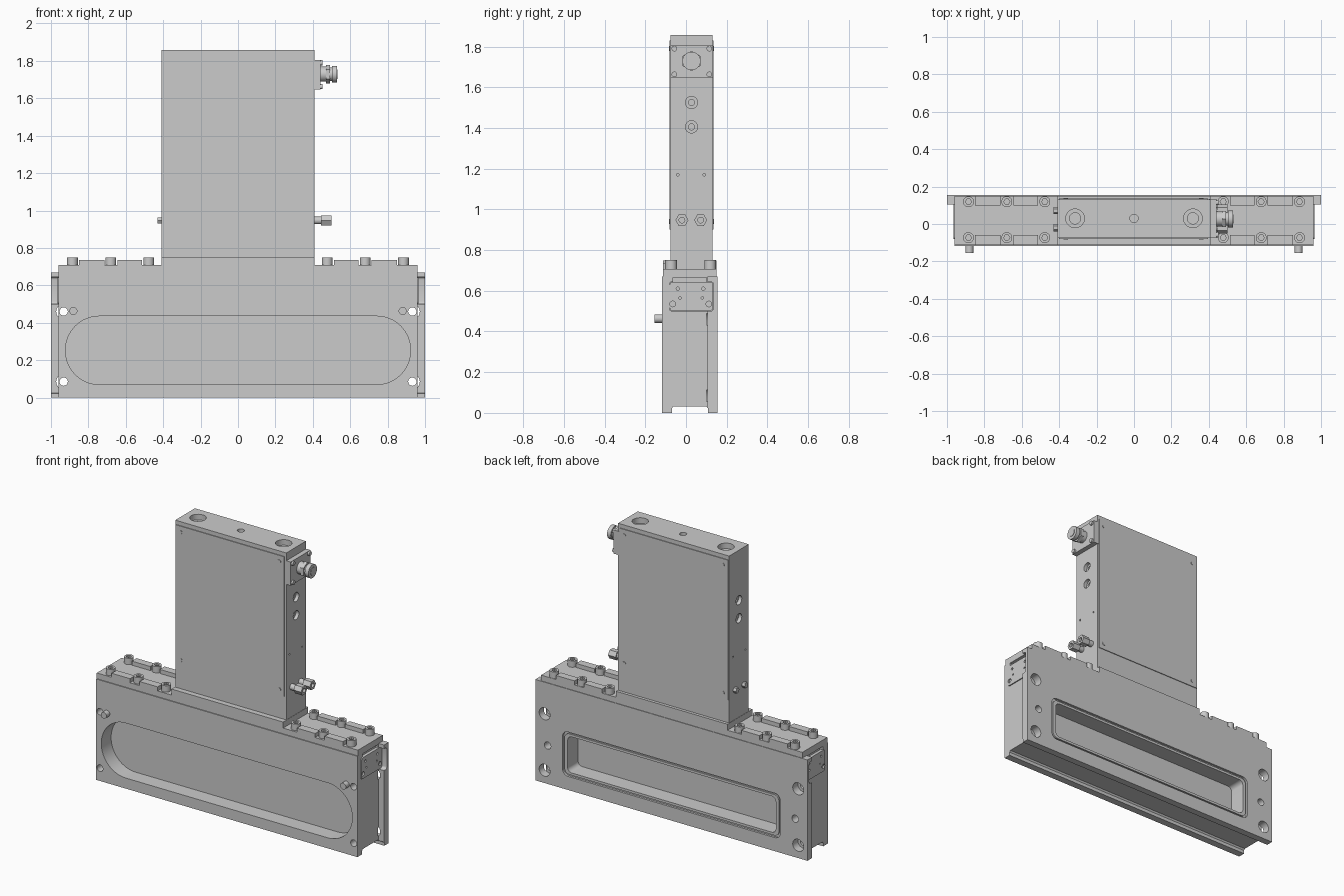
import bpy, bmesh
from math import cos, sin, pi, radians

if "Cube" in bpy.data.objects:
    bpy.data.objects.remove(bpy.data.objects["Cube"])


def circle(a, b, r, n=32, turn=0.0):
    return [(a + r * cos(turn + 2 * pi * i / n), b + r * sin(turn + 2 * pi * i / n)) for i in range(n)]


def rect(a0, a1, b0, b1):
    return [(a0, b0), (a1, b0), (a1, b1), (a0, b1)]


def rounded(a0, a1, b0, b1, r, n=10):
    pts = []
    for k, (ca, cb) in enumerate([(a1 - r, b1 - r), (a0 + r, b1 - r), (a0 + r, b0 + r), (a1 - r, b0 + r)]):
        for i in range(n + 1):
            t = pi / 2 * (k + i / n)
            pts.append((ca + r * cos(t), cb + r * sin(t)))
    return pts


def prism(name, pts, axis, lo, hi):
    """Extrude a 2D outline along an axis, from lo to hi."""
    place = {'X': lambda a, b, h: (h, a, b),
             'Y': lambda a, b, h: (a, h, b),
             'Z': lambda a, b, h: (a, b, h)}[axis]
    bm = bmesh.new()
    low = [bm.verts.new(place(a, b, lo)) for a, b in pts]
    high = [bm.verts.new(place(a, b, hi)) for a, b in pts]
    bm.faces.new(low)
    bm.faces.new(high)
    n = len(pts)
    for i in range(n):
        j = (i + 1) % n
        bm.faces.new((low[i], low[j], high[j], high[i]))
    bmesh.ops.recalc_face_normals(bm, faces=bm.faces)
    mesh = bpy.data.meshes.new(name)
    bm.to_mesh(mesh)
    bm.free()
    ob = bpy.data.objects.new(name, mesh)
    bpy.context.collection.objects.link(ob)
    return ob


def cut(ob, pts, axis, lo, hi):
    """Subtract an extruded outline from an object."""
    cutter = prism("cutter", pts, axis, lo, hi)
    cutter.hide_render = True
    mod = ob.modifiers.new("cut", 'BOOLEAN')
    mod.operation, mod.solver, mod.object = 'DIFFERENCE', 'EXACT', cutter
    bpy.context.view_layer.objects.active = ob
    bpy.ops.object.modifier_apply(modifier=mod.name)
    bpy.data.objects.remove(cutter)


def span(s, a, b):
    """Mirror a range to the side given by s."""
    return (a, b) if s > 0 else (-b, -a)


F, B = -0.118, 0.154   # front and back faces of the valve body

# valve body: wide back flange, narrower front
body = prism("valve_body", [(-0.96, F), (0.96, F), (0.96, 0.105), (1, 0.105),
                            (1, B), (-1, B), (-1, 0.105), (-0.96, 0.105)], 'Z', 0, 0.67)
cut(body, [(-0.07, -0.1), (0.108, -0.1), (0.108, 0.022), (0.1, 0.032), (-0.062, 0.032), (-0.07, 0.022)],
    'X', -1.1, 1.1)
cut(body, rounded(-0.922, 0.922, 0.07, 0.435, 0.18, 16), 'Y', -0.3, -0.015)
cut(body, rounded(-0.80, 0.80, 0.09, 0.385, 0.04), 'Y', 0.14, 0.3)
cut(body, rounded(-0.765, 0.765, 0.118, 0.357, 0.03), 'Y', 0.04, 0.3)
for s in (-1, 1):
    for z in (0.46, 0.085):
        cut(body, circle(s * 0.932, z, 0.022), 'Y', -0.3, 0.3)
        cut(body, circle(s * 0.932, z, 0.04), 'Y', 0.10, 0.3)
    cut(body, circle(s * 0.91, 0.255, 0.024), 'Y', 0.10, 0.3)
    # end pockets
    cut(body, rounded(-0.082, 0.135, 0.50, 0.645, 0.015, 4), 'X', *span(s, 0.95, 1.1))
    cut(body, rect(-0.065, 0.10, 0.62, 0.7), 'X', *span(s, 0.94, 1.1))

# seal ring around the rear opening
seal = prism("rear_seal", rounded(-0.788, 0.788, 0.102, 0.373, 0.035), 'Y', 0.135, 0.15)
cut(seal, rounded(-0.765, 0.765, 0.118, 0.357, 0.03), 'Y', 0, 0.3)

# lid with raised centre block
prism("lid", [(-0.96, 0.665), (0.96, 0.665), (0.96, 0.708), (0.41, 0.708), (0.41, 0.748),
              (-0.41, 0.748), (-0.41, 0.708), (-0.96, 0.708)], 'Y', -0.112, 0.15)

for s in (-1, 1):
    # lid bolts with sockets, and bars between them
    for y in (0.119, -0.073):
        for x in (0.885, 0.68, 0.477):
            bolt = prism("lid_bolt", circle(s * x, y, 0.029), 'Z', 0.70, 0.75)
            cut(bolt, circle(s * x, y, 0.016, 6), 'Z', 0.725, 0.8)
        y0, y1 = (0.10, 0.15) if y > 0 else (-0.112, -0.06)
        for x0, x1 in ((0.715, 0.85), (0.512, 0.645)):
            prism("lid_bar", rect(*span(s, x0, x1), y0, y1), 'Z', 0.70, 0.735)
    # locating pins on the front
    prism("locating_pin", circle(s * 0.88, 0.463, 0.021), 'Y', -0.154, -0.10)
    # end plates with small screw holes
    plate = prism("end_plate", rounded(-0.08, 0.133, 0.502, 0.643, 0.014, 4), 'X', *span(s, 0.945, 0.965))
    for y, z, r in ((-0.04, 0.61, 0.008), (0.085, 0.61, 0.008), (-0.03, 0.565, 0.006),
                    (0.08, 0.565, 0.006), (-0.065, 0.535, 0.014), (0.112, 0.535, 0.014)):
        cut(plate, circle(y, z, r, 16), 'X', *span(s, 0.955, 1.0))

# actuator housing
housing = prism("actuator_housing", rect(-0.408, 0.408, -0.076, 0.13), 'Z', 0.74, 1.857)
for s in (-1, 1):
    cut(housing, circle(s * 0.315, 0.03, 0.05), 'Z', 1.82, 2)
    cut(housing, circle(s * 0.315, 0.03, 0.03), 'Z', 1.70, 2)
    for z in (1.525, 1.405):
        cut(housing, circle(0.027, z, 0.03), 'X', *span(s, 0.385, 0.5))
        cut(housing, circle(0.027, z, 0.015), 'X', *span(s, 0.33, 0.5))
    for y in (-0.04, 0.09):
        cut(housing, circle(y, 1.17, 0.006, 12), 'X', *span(s, 0.38, 0.5))
cut(housing, circle(0, 0.03, 0.022), 'Z', 1.80, 2)

# front and back covers with corner screws
for name, y0, y1, d in (("front", -0.081, -0.07, -1), ("back", 0.125, 0.135, 1)):
    prism(name + "_cover", rect(-0.402, 0.395, 0.90, 1.83), 'Y', y0, y1)
    face = y0 if d < 0 else y1
    for x in (-0.365, 0.36):
        for z in (0.94, 1.79):
            prism("cover_screw", circle(x, z, 0.012, 16), 'Y', face - 0.003, face + 0.003)

# electrical connector on the right side
prism("connector_plate", rect(-0.076, 0.133, 1.648, 1.805), 'X', 0.40, 0.44)
for y in (-0.057, 0.115):
    for z in (1.663, 1.79):
        prism("connector_screw", circle(y, z, 0.014, 20), 'X', 0.43, 0.452)
for r, n, x0, x1 in ((0.04, 32, 0.43, 0.48), (0.05, 6, 0.47, 0.492),
                     (0.036, 32, 0.49, 0.505), (0.045, 32, 0.503, 0.53)):
    prism("connector_segment", circle(0.027, 1.729, r, n, pi / 6), 'X', x0, x1)
prism("connector_core", circle(0.027, 1.729, 0.025, 24), 'X', 0.52, 0.533)

# air fittings on the right, plugs on the left
for y in (-0.02, 0.072):
    prism("fitting_neck", circle(y, 0.947, 0.02, 24), 'X', 0.40, 0.45)
    nut = prism("fitting_nut", circle(y, 0.947, 0.032, 6), 'X', 0.445, 0.50)
    cut(nut, circle(y, 0.947, 0.014, 20), 'X', 0.46, 0.6)
    prism("plug", circle(y, 0.947, 0.019, 6), 'X', -0.43, -0.40)

bpy.ops.object.select_all(action='SELECT')
bpy.ops.object.shade_smooth_by_angle(angle=radians(25))
